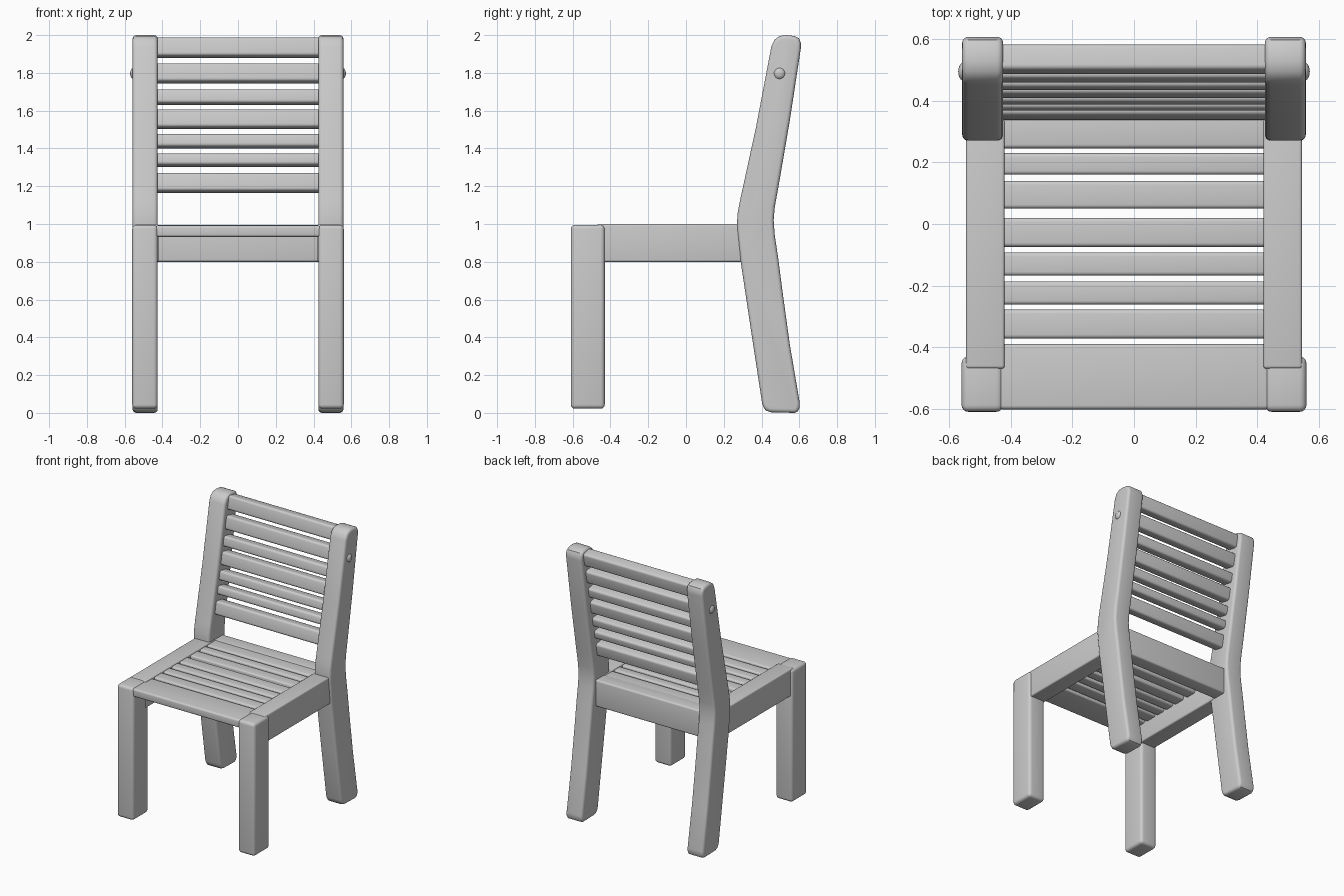
import bpy, bmesh, math
from mathutils import Matrix, Vector

if "Cube" in bpy.data.objects:
    bpy.data.objects.remove(bpy.data.objects["Cube"])


def finish(bm, name):
    bmesh.ops.recalc_face_normals(bm, faces=bm.faces)
    me = bpy.data.meshes.new(name)
    bm.to_mesh(me)
    bm.free()
    ob = bpy.data.objects.new(name, me)
    bpy.context.collection.objects.link(ob)
    bpy.ops.object.select_all(action='DESELECT')
    ob.select_set(True)
    bpy.context.view_layer.objects.active = ob
    bpy.ops.object.shade_smooth_by_angle(angle=math.radians(35))
    return ob


def box(name, x, y, z, bevel=0.015, tilt=0.0):
    """Rounded box from (min, max) ranges, optionally tilted about x."""
    bm = bmesh.new()
    bmesh.ops.create_cube(bm, size=1)
    bmesh.ops.scale(bm, vec=(x[1] - x[0], y[1] - y[0], z[1] - z[0]), verts=bm.verts)
    bmesh.ops.bevel(bm, geom=bm.edges[:], offset=bevel, segments=4,
                    profile=0.5, affect='EDGES', clamp_overlap=True)
    centre = Vector(((x[0] + x[1]) / 2, (y[0] + y[1]) / 2, (z[0] + z[1]) / 2))
    bm.transform(Matrix.Translation(centre) @ Matrix.Rotation(tilt, 4, 'X'))
    return finish(bm, name)


def side_profile(name, points, x0, x1, bevel):
    """Side (y, z) outline extruded along x with rounded rims."""
    bm = bmesh.new()
    cap = bm.faces.new([bm.verts.new((x0, y, z)) for y, z in points])
    ext = bmesh.ops.extrude_face_region(bm, geom=[cap], use_keep_orig=True)
    moved = [g for g in ext['geom'] if isinstance(g, bmesh.types.BMVert)]
    bmesh.ops.translate(bm, verts=moved, vec=(x1 - x0, 0, 0))
    bmesh.ops.recalc_face_normals(bm, faces=bm.faces)
    rims = [e for e in bm.edges if abs(e.verts[0].co.x - e.verts[1].co.x) < 1e-6]
    bmesh.ops.bevel(bm, geom=rims, offset=bevel, segments=4, profile=0.5,
                    affect='EDGES', clamp_overlap=True)
    return finish(bm, name)


def mirrored(x0, x1, side):
    return tuple(sorted((x0 * side, x1 * side)))


# Bent rear leg and back post outline, rounded at both ends
POST = [(0.403, 0.05), (0.41, 0.03), (0.422, 0.013), (0.45, 0.003), (0.575, 0.0),
        (0.592, 0.008), (0.602, 0.028), (0.602, 0.055),
        (0.55, 0.36), (0.51, 0.65), (0.488, 0.82), (0.47, 0.94), (0.464, 1.02),
        (0.47, 1.09), (0.49, 1.20), (0.55, 1.55), (0.608, 1.93),
        (0.608, 1.96), (0.598, 1.983), (0.575, 1.995), (0.53, 2.0), (0.495, 1.995),
        (0.468, 1.975), (0.452, 1.94), (0.37, 1.51), (0.285, 1.12),
        (0.272, 1.05), (0.27, 0.98), (0.288, 0.81), (0.345, 0.43)]

for label, s in (("left", -1), ("right", 1)):
    # Legs and side rails
    box(f"front_leg_{label}", mirrored(0.425, 0.56, s), (-0.61, -0.43), (0.022, 0.996), 0.022)
    x = mirrored(0.425, 0.558, s)
    side_profile(f"rear_post_{label}", POST, x[0], x[1], 0.02)
    box(f"side_rail_{label}", mirrored(0.42, 0.546, s), (-0.47, 0.34), (0.8, 1.0), 0.01)

    # Round peg near the top of each post
    bm = bmesh.new()
    bmesh.ops.create_uvsphere(bm, u_segments=20, v_segments=12, radius=0.03)
    bmesh.ops.scale(bm, vec=(0.6, 1, 1), verts=bm.verts)
    bmesh.ops.translate(bm, vec=(0.553 * s, 0.495, 1.797), verts=bm.verts)
    finish(bm, f"peg_{label}")

# Seat slats, front to back
SEAT = [(-0.602, -0.39), (-0.372, -0.278), (-0.262, -0.186), (-0.168, -0.092),
        (-0.074, 0.02), (0.05, 0.14), (0.16, 0.23), (0.246, 0.36)]
for i, y in enumerate(SEAT):
    box(f"seat_slat_{i + 1}", (-0.44, 0.44), y, (0.932, 0.991), 0.013)

# Rear seat rail
box("rear_rail", (-0.44, 0.44), (0.335, 0.44), (0.8, 0.995), 0.012)

# Backrest slats, tilted with the posts
TILT = math.radians(11)
DEPTH = 0.085
BACK = [(1.165, 1.27), (1.303, 1.372), (1.40, 1.476), (1.503, 1.606),
        (1.63, 1.712), (1.745, 1.85), (1.88, 1.987)]
for i, (z0, z1) in enumerate(BACK):
    zc = (z0 + z1) / 2
    half = ((z1 - z0) - 0.6 * DEPTH * math.sin(TILT)) / math.cos(TILT) / 2
    yc = 0.388 + (zc - 1.217) * 0.205
    box(f"back_slat_{i + 1}", (-0.44, 0.44), (yc - DEPTH / 2, yc + DEPTH / 2),
        (zc - half, zc + half), 0.016, -TILT)
